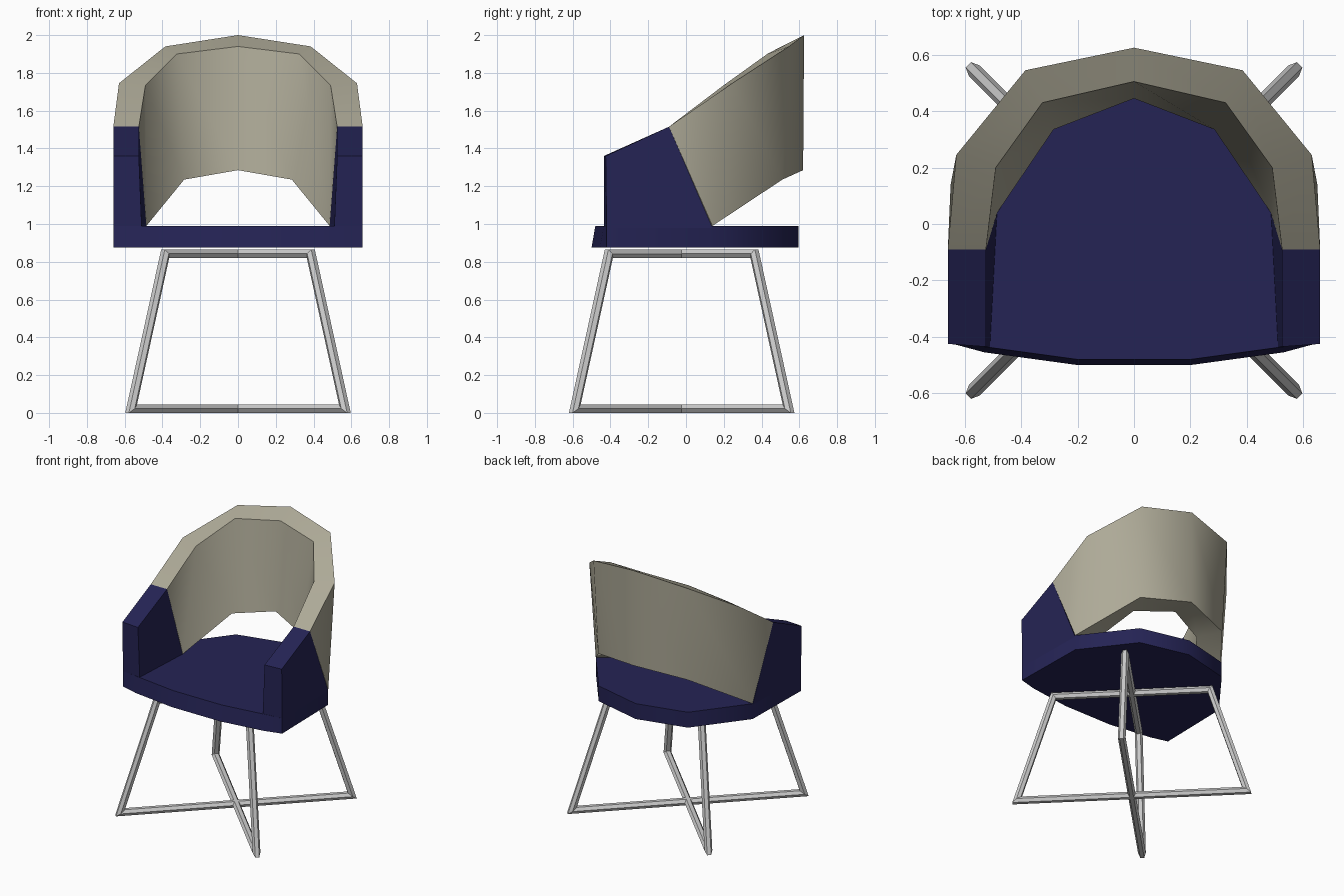
import bpy, bmesh, math
from mathutils import Vector, Matrix

cube = bpy.data.objects.get("Cube")
if cube:
    bpy.data.objects.remove(cube, do_unlink=True)


def material(name, rgb, roughness):
    m = bpy.data.materials.new(name)
    m.use_nodes = True
    m.diffuse_color = (*rgb, 1)
    bsdf = m.node_tree.nodes["Principled BSDF"]
    bsdf.inputs["Base Color"].default_value = (*rgb, 1)
    bsdf.inputs["Roughness"].default_value = roughness
    return m


NAVY = material("navy fabric", (0.018, 0.017, 0.09), 0.8)
BEIGE = material("beige fabric", (0.42, 0.40, 0.31), 0.8)
GREY = material("grey metal", (0.62, 0.62, 0.62), 0.5)


def loft(name, rings, mat, closed=False, smooth=None):
    """Skin a list of equal-length rings, with caps unless it loops round."""
    bm = bmesh.new()
    loops = [[bm.verts.new(p) for p in ring] for ring in rings]
    pairs = list(zip(loops, loops[1:] + loops[:1]))
    for a, b in pairs if closed else pairs[:-1]:
        for i in range(len(a)):
            j = (i + 1) % len(a)
            bm.faces.new((a[i], a[j], b[j], b[i]))
    if not closed:
        bm.faces.new(loops[0])
        bm.faces.new(loops[-1])
    bmesh.ops.remove_doubles(bm, verts=bm.verts[:], dist=1e-4)
    bmesh.ops.recalc_face_normals(bm, faces=bm.faces[:])
    mesh = bpy.data.meshes.new(name)
    bm.to_mesh(mesh)
    bm.free()
    mesh.materials.append(mat)
    obj = bpy.data.objects.new(name, mesh)
    bpy.context.collection.objects.link(obj)
    if smooth:
        bpy.ops.object.select_all(action="DESELECT")
        obj.select_set(True)
        bpy.context.view_layer.objects.active = obj
        bpy.ops.object.shade_smooth_by_angle(angle=math.radians(smooth))
    return obj


def flip(p):
    return (-p[0], *p[1:])


# Seat: one outline, front edge leaning back slightly towards the top
half = [(0, 0.595), (0.37, 0.505), (0.65, 0.14), (0.66, -0.42),
        (0.53, -0.455), (0.2, -0.5)]
outline = half + [flip(p) for p in reversed(half[1:])]
bottom = [(x, y, 0.875) for x, y in outline]
top = [(x, y + (0.02 if y < -0.43 else 0), 0.99) for x, y in outline]
loft("seat", [bottom, top], NAVY, smooth=40)

# Armrests: sloping blocks that end at the slanted seam with the backrest
outer = [(0.66, -0.42, 0.98), (0.66, -0.425, 1.36),
         (0.66, -0.09, 1.515), (0.65, 0.14, 0.98)]
inner = [(0.51, -0.435, 0.98), (0.525, -0.435, 1.36),
         (0.525, -0.09, 1.515), (0.485, 0.04, 0.98)]
loft("left_armrest", [outer, inner], NAVY, smooth=40)
loft("right_armrest", [[flip(p) for p in r] for r in (outer, inner)],
     NAVY, smooth=40)

# Backrest: sections of outer top, outer bottom, inner bottom, inner top
seam_out, seam_in = (0.65, 0.14, 0.99), (0.485, 0.04, 0.99)
sections = [
    [(0.66, -0.09, 1.515), seam_out, seam_in, (0.525, -0.09, 1.515)],
    [(0.63, 0.245, 1.745), seam_out, seam_in, (0.49, 0.2, 1.735)],
    [(0.385, 0.545, 1.94), (0.37, 0.51, 1.235),
     (0.285, 0.335, 1.235), (0.325, 0.43, 1.9)],
    [(0, 0.625, 2.0), (0, 0.62, 1.285), (0, 0.445, 1.285), (0, 0.505, 1.94)],
]
sections += [[flip(p) for p in s] for s in reversed(sections[:-1])]
loft("backrest", sections, BEIGE, smooth=60)


# Base: two crossed trapezoid frames of six-sided tube with mitred corners
def frame(name, angle):
    path = [Vector(p) for p in ((-0.80, 0.0225), (0.80, 0.0225),
                                (0.545, 0.8425), (-0.545, 0.8425))]
    profile = [(0.0225, 0.0135), (0, 0.027), (-0.0225, 0.0135),
               (-0.0225, -0.0135), (0, -0.027), (0.0225, -0.0135)]
    turn = Matrix.Rotation(angle, 3, "Z")
    rings = []
    for i, p in enumerate(path):
        d1 = (p - path[i - 1]).normalized()
        d2 = (path[(i + 1) % 4] - p).normalized()
        n1, n2 = Vector((d1.y, -d1.x)), Vector((d2.y, -d2.x))
        mitre = (n1 + n2) / (1 + n1.dot(n2))
        ring = []
        for n, b in profile:
            q = p + mitre * n
            ring.append(turn @ Vector((q.x, b, q.y)) + Vector((0, -0.023, 0)))
        rings.append(ring)
    loft(name, rings, GREY, closed=True)


frame("leg_frame_a", math.radians(45))
frame("leg_frame_b", math.radians(-45))
